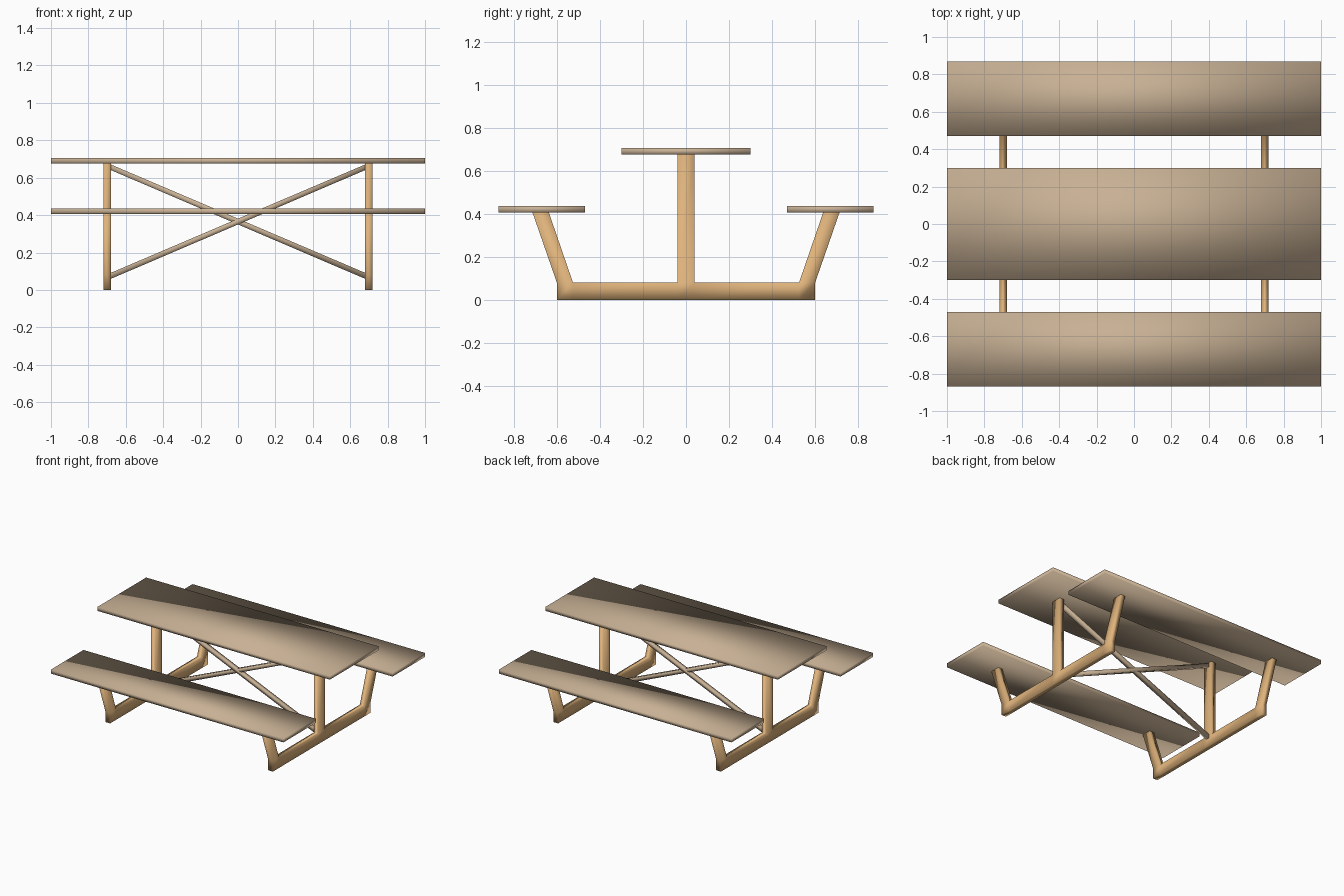
import bpy, bmesh

if "Cube" in bpy.data.objects:
    bpy.data.objects.remove(bpy.data.objects["Cube"])


def material(name, color):
    m = bpy.data.materials.new(name)
    m.diffuse_color = (*color, 1)
    m.use_nodes = True
    m.node_tree.nodes["Principled BSDF"].inputs["Base Color"].default_value = m.diffuse_color
    return m


board_wood = material("board_wood", (0.58, 0.44, 0.30))
frame_wood = material("frame_wood", (0.74, 0.45, 0.20))


def prism(name, points, faces, axis, lo, hi, mat):
    """Flat profile made of quads, extruded along axis 0 (x) or 1 (y)."""
    bm = bmesh.new()

    def place(a, z):
        return (lo, a, z) if axis == 0 else (a, lo, z)

    verts = [bm.verts.new(place(*p)) for p in points]
    caps = [bm.faces.new([verts[i] for i in f]) for f in faces]
    new = bmesh.ops.extrude_face_region(bm, geom=caps, use_keep_orig=True)["geom"]
    for v in new:
        if isinstance(v, bmesh.types.BMVert):
            v.co[axis] = hi
    bmesh.ops.recalc_face_normals(bm, faces=bm.faces)
    for f in bm.faces:
        f.smooth = True
    me = bpy.data.meshes.new(name)
    bm.to_mesh(me)
    bm.free()
    me.materials.append(mat)
    ob = bpy.data.objects.new(name, me)
    bpy.context.collection.objects.link(ob)
    return ob


def board(name, y0, y1, z0, z1):
    pts = [(y0, z0), (y1, z0), (y1, z1), (y0, z1)]
    return prism(name, pts, [(0, 1, 2, 3)], 0, -1, 1, board_wood)


# Table top and the two benches
board("table_top", -0.3, 0.3, 0.675, 0.705)
board("front_bench", -0.87, -0.47, 0.405, 0.436)
board("back_bench", 0.47, 0.87, 0.405, 0.436)

# End frames: base beam, centre post and slanted bench arms
base_y = [-0.6, -0.525, -0.04, 0.04, 0.525, 0.6]
pts = [(y, 0) for y in base_y] + [(y, 0.08) for y in base_y]
pts += [(-0.713, 0.405), (-0.637, 0.405), (-0.04, 0.675),
        (0.04, 0.675), (0.637, 0.405), (0.713, 0.405)]
quads = [(i, i + 1, i + 7, i + 6) for i in range(5)]
quads += [(i, i + 1, i + 7, i + 6) for i in (6, 8, 10)]
for side, x in (("left", -0.7), ("right", 0.7)):
    prism(side + "_frame", pts, quads, 0, x - 0.02, x + 0.02, frame_wood)

# Crossed braces between the posts
for name, s in (("rising_brace", 1), ("falling_brace", -1)):
    pts = [(-0.69 * s, 0.055), (0.69 * s, 0.645), (0.69 * s, 0.675), (-0.69 * s, 0.087)]
    prism(name, pts, [(0, 1, 2, 3)], 1, -0.015, 0.015, board_wood)
